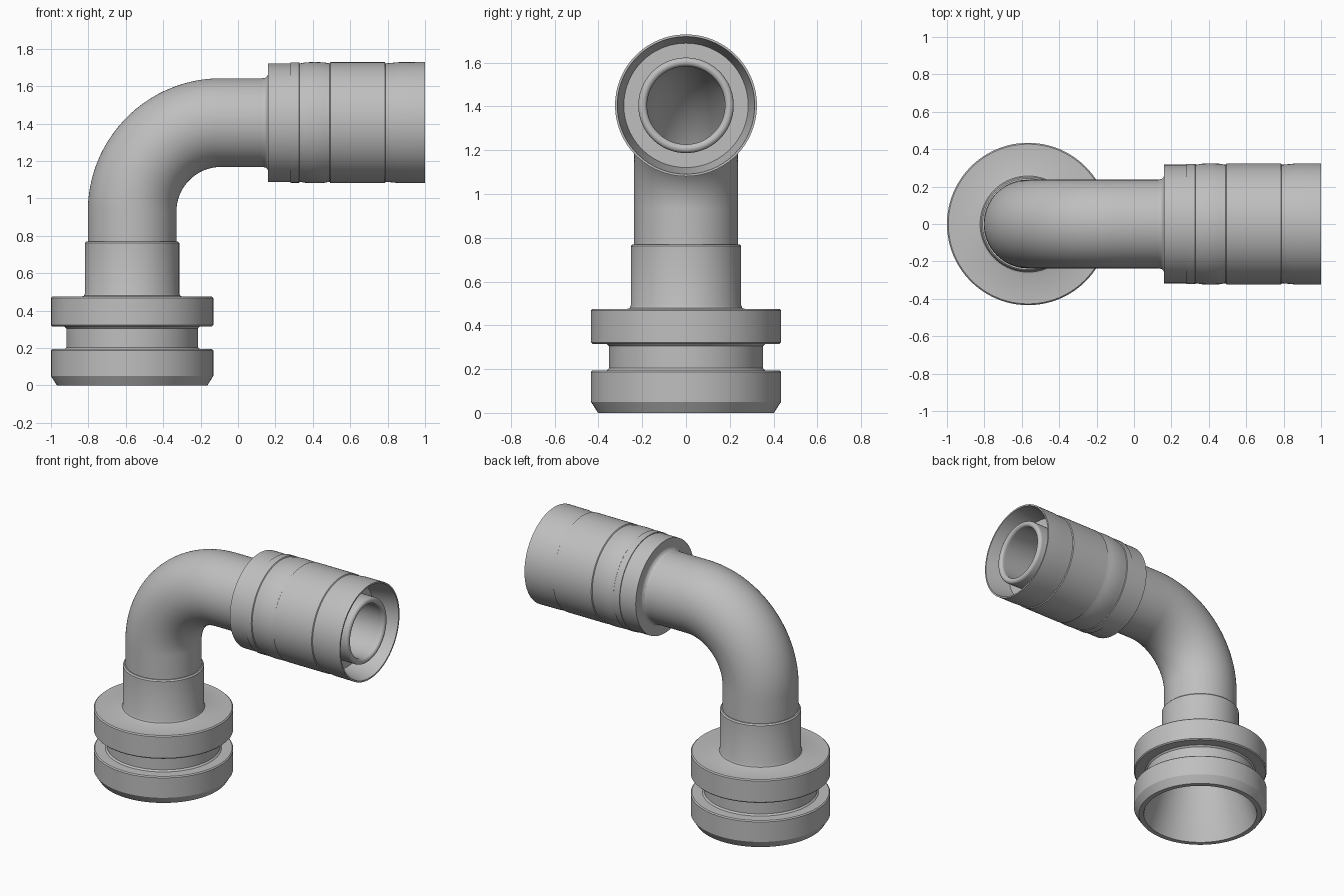
import bpy, bmesh, math
from mathutils import Vector

cube = bpy.data.objects.get("Cube")
if cube:
    bpy.data.objects.remove(cube, do_unlink=True)

metal = bpy.data.materials.new("satin grey metal")
metal.use_nodes = True
grey = (0.52, 0.52, 0.52, 1)
metal.diffuse_color = grey
metal.node_tree.nodes["Principled BSDF"].inputs["Base Color"].default_value = grey

# Centre line: vertical leg, quarter bend, horizontal leg
AXIS_X, BEND_Z, BEND_R = -0.566, 0.93, 0.475
ARC = BEND_R * math.pi / 2
BORE, PIPE = 0.18, 0.237
SIDES = 96


def along(x):
    """Distance along the centre line of a point x on the horizontal leg."""
    return BEND_Z + ARC + x - AXIS_X - BEND_R


def frame(s):
    """Centre and in-plane radial direction of the section at distance s."""
    a = min(max((s - BEND_Z) / BEND_R, 0), math.pi / 2)
    radial = Vector((-math.cos(a), 0, math.sin(a)))
    tangent = Vector((math.sin(a), 0, math.cos(a)))
    start = Vector((AXIS_X + BEND_R, 0, BEND_Z)) + radial * BEND_R
    extra = min(s - BEND_Z, 0) + max(s - BEND_Z - ARC, 0)
    return start + tangent * extra, radial


def sweep(name, profile, closed=True):
    """Round sections (distance, radius) joined along the centre line."""
    bm = bmesh.new()
    rings = []
    for s, r in profile:
        centre, radial = frame(s)
        ring = []
        for i in range(SIDES):
            a = math.tau * i / SIDES
            ring.append(bm.verts.new(centre + r * (radial * math.cos(a) + Vector((0, math.sin(a), 0)))))
        rings.append(ring)
    pairs = list(zip(rings, rings[1:]))
    if closed:
        pairs.append((rings[-1], rings[0]))
    for lo, hi in pairs:
        for i in range(SIDES):
            j = (i + 1) % SIDES
            bm.faces.new((lo[i], lo[j], hi[j], hi[i]))
    bmesh.ops.recalc_face_normals(bm, faces=bm.faces)
    mesh = bpy.data.meshes.new(name)
    bm.to_mesh(mesh)
    bm.free()
    mesh.materials.append(metal)
    obj = bpy.data.objects.new(name, mesh)
    bpy.context.collection.objects.link(obj)
    bpy.ops.object.select_all(action='DESELECT')
    obj.select_set(True)
    bpy.context.view_layer.objects.active = obj
    bpy.ops.object.shade_smooth_by_angle(angle=math.radians(28))
    return obj


# Grooved base with its funnel mouth and the socket above it
FLANGE, GROOVE, SOCKET = 0.434, 0.352, 0.252
sweep("grooved_base", [
    (0, 0.37), (0, 0.402), (0.05, FLANGE), (0.187, FLANGE), (0.194, FLANGE - 0.007),
    (0.194, GROOVE + 0.01), (0.204, GROOVE), (0.305, GROOVE), (0.315, GROOVE + 0.01),
    (0.315, FLANGE - 0.007), (0.322, FLANGE), (0.468, FLANGE), (0.475, FLANGE - 0.007),
    (0.475, SOCKET + 0.016), (0.48, SOCKET + 0.005), (0.492, SOCKET),
    (0.762, SOCKET), (0.77, SOCKET - 0.008), (0.77, BORE), (0.6, BORE)])

# Bent pipe: outer skin and bore
steps = 32
path = [0.77] + [BEND_Z + ARC * i / steps for i in range(steps + 1)] + [along(0.16)]
sweep("elbow_pipe", [(s, PIPE) for s in path] + [(s, BORE) for s in reversed(path)])

# Ribbed coupling sleeve with a tapered mouth
sleeve = [
    (0.16, BORE), (0.13, PIPE), (0.147, PIPE + 0.003), (0.157, PIPE + 0.012), (0.16, PIPE + 0.02),
    (0.16, 0.317), (0.28, 0.317), (0.28, 0.322), (0.326, 0.322), (0.33, 0.317),
    (0.335, 0.317), (0.36, 0.322), (0.41, 0.324), (0.46, 0.322), (0.485, 0.317),
    (0.49, 0.317), (0.494, 0.323), (0.785, 0.323), (0.789, 0.317), (0.795, 0.317),
    (0.86, 0.323), (1, 0.324), (1, 0.314), (0.83, 0.284),
    (0.83, 0.217)]
# Rounded inner nozzle finishing the same shell
nose = [(0.965 + 0.02 * math.sin(t), 0.198 + 0.02 * math.cos(t))
        for t in [math.pi * i / 10 for i in range(11)]]
sweep("coupling_sleeve", [(along(x), r) for x, r in sleeve + nose + [(0.95, BORE)]])
